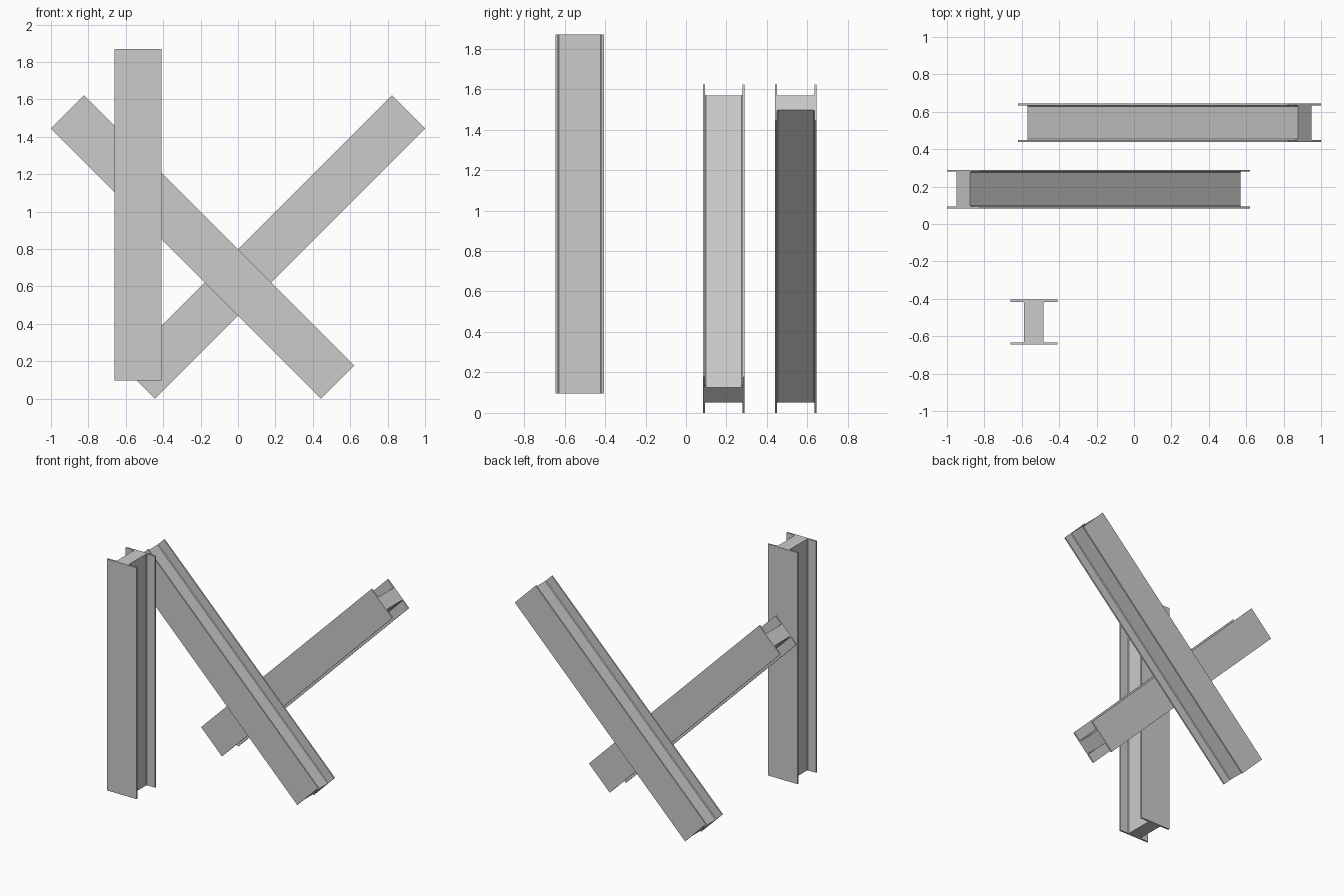
import bpy, bmesh, math

if "Cube" in bpy.data.objects:
    bpy.data.objects.remove(bpy.data.objects["Cube"])


def i_beam(name, center, width, depth, web, flange, length, tilt):
    """I-section in local XY (flanges facing +-Y), extruded along Z, tilted about Y."""
    w, d, b, c = width / 2, depth / 2, web / 2, 0.005
    i = d - flange
    # one quarter of the section, from flange tip to web, with a small root chamfer
    q = [(w, d), (w, i), (b + c, i), (b, i - c)]
    right = q + [(x, -y) for x, y in reversed(q)]
    section = right + [(-x, y) for x, y in reversed(right)]

    bm = bmesh.new()
    verts = [bm.verts.new((x, y, -length / 2)) for x, y in section]
    face = bm.faces.new(verts)
    top = bmesh.ops.extrude_face_region(bm, geom=[face])["geom"]
    bmesh.ops.translate(bm, vec=(0, 0, length),
                        verts=[v for v in top if isinstance(v, bmesh.types.BMVert)])
    bmesh.ops.recalc_face_normals(bm, faces=bm.faces)
    mesh = bpy.data.meshes.new(name)
    bm.to_mesh(mesh)
    bm.free()
    ob = bpy.data.objects.new(name, mesh)
    ob.location = center
    ob.rotation_euler.y = math.radians(tilt)
    bpy.context.collection.objects.link(ob)
    return ob


# Upright beam at the front left
i_beam("upright_beam", (-0.535, -0.525, 0.983), 0.25, 0.24, 0.104, 0.0125, 1.774, 0)

# Two crossed diagonal beams behind it
for name, x, y, tilt in (("middle_diagonal_beam", -0.19, 0.187, -45),
                         ("rear_diagonal_beam", 0.19, 0.542, 45)):
    i_beam(name, (x, y, 0.811), 0.25, 0.206, 0.103, 0.0105, 2.043, tilt)
